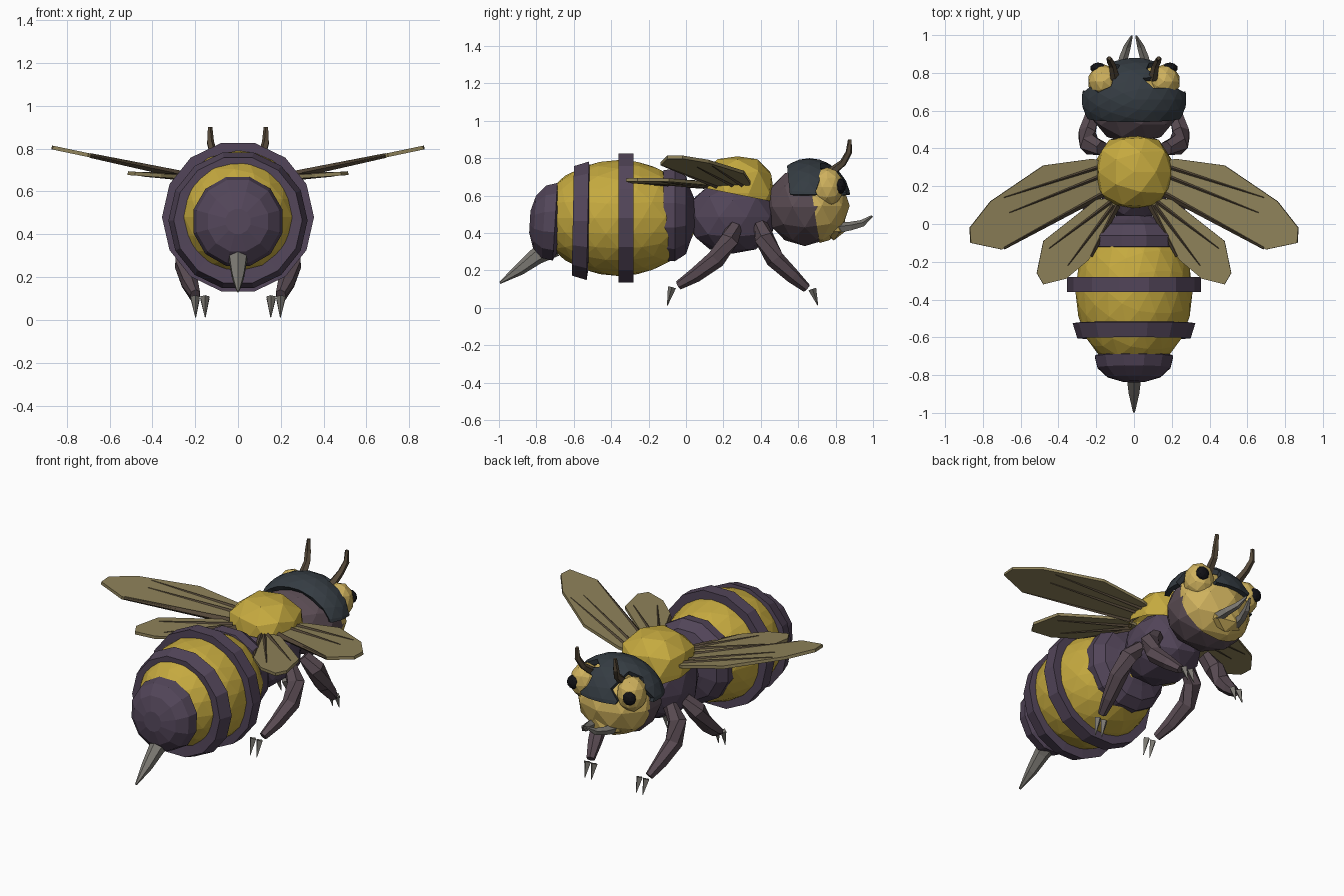
import bpy, bmesh
from math import sin, cos, pi
from mathutils import Vector

if "Cube" in bpy.data.objects:
    bpy.data.objects.remove(bpy.data.objects["Cube"])


def material(name, r, g, b):
    m = bpy.data.materials.new(name)
    m.diffuse_color = (r, g, b, 1)
    m.use_nodes = True
    m.node_tree.nodes["Principled BSDF"].inputs["Base Color"].default_value = m.diffuse_color
    return m


YELLOW = material("yellow", 0.56, 0.40, 0.05)
FACE = material("face_yellow", 0.62, 0.44, 0.11)
PURPLE = material("purple", 0.085, 0.06, 0.10)
BROWN = material("leg_brown", 0.10, 0.07, 0.085)
BLUE = material("blue_black", 0.035, 0.045, 0.055)
BLACK = material("black", 0.006, 0.006, 0.008)
WING = material("wing", 0.27, 0.22, 0.10)
VEIN = material("vein", 0.09, 0.065, 0.04)
HORN = material("horn", 0.20, 0.19, 0.17)


def finish(bm, name, mat, mirror=False, thick=0, offset=-1):
    bmesh.ops.recalc_face_normals(bm, faces=bm.faces)
    me = bpy.data.meshes.new(name)
    bm.to_mesh(me)
    bm.free()
    me.materials.append(mat)
    ob = bpy.data.objects.new(name, me)
    bpy.context.collection.objects.link(ob)
    if thick:
        s = ob.modifiers.new("thickness", 'SOLIDIFY')
        s.thickness, s.offset = thick, offset
    if mirror:
        ob.modifiers.new("mirror", 'MIRROR')
    return ob


def ball(name, c, r, mat, sub=2, power=2, cuts=(), drop=None, **kw):
    """Faceted (super)ellipsoid; cuts keep the side the normal points to."""
    bm = bmesh.new()
    bmesh.ops.create_icosphere(bm, subdivisions=sub, radius=1)
    for v in bm.verts:
        n = sum(abs(a) ** power for a in v.co) ** (1 / power)
        v.co = Vector([c[i] + r[i] * v.co[i] / n for i in range(3)])
    for co, no in cuts:
        bmesh.ops.bisect_plane(bm, geom=bm.verts[:] + bm.edges[:] + bm.faces[:],
                               plane_co=co, plane_no=no, clear_inner=True)
    if drop:
        gone = [f for f in bm.faces if drop(f.calc_center_median())]
        bmesh.ops.delete(bm, geom=gone, context='FACES')
    return finish(bm, name, mat, **kw)


def loft(bm, rings, cap=True):
    for a, b in zip(rings, rings[1:]):
        for i in range(len(a)):
            j = (i + 1) % len(a)
            bm.faces.new((a[i], a[j], b[j], b[i]))
    if cap:
        bm.faces.new(rings[0])
        bm.faces.new(rings[-1])


def lathe(name, profile, cz, mat, sides=14, tilt=0, closed=False):
    """Turn a (y, radius) profile about the body axis."""
    bm = bmesh.new()
    rings = []
    for y, r in profile:
        ring = []
        for i in range(sides):
            a = 2 * pi * (i + 0.5) / sides
            ring.append(bm.verts.new((r * sin(a), y + tilt * r * cos(a), cz + r * cos(a))))
        rings.append(ring)
    if closed:
        rings.append(rings[0])
    loft(bm, rings, not closed)
    return finish(bm, name, mat)


def tube(name, pts, radii, mat, sides=6, mirror=True):
    """Tapered limb through the points."""
    bm = bmesh.new()
    p = [Vector(q) for q in pts]
    rings = []
    for i, q in enumerate(p):
        d = p[min(i + 1, len(p) - 1)] - p[max(i - 1, 0)]
        rot = d.to_track_quat('Z', 'X')
        rings.append([bm.verts.new(q + rot @ Vector((cos(2 * pi * k / sides), sin(2 * pi * k / sides), 0)) * radii[i])
                      for k in range(sides)])
    loft(bm, rings)
    return finish(bm, name, mat, mirror)


# Abdomen with bands, waist collar and tail cap
ball("abdomen", (0, -0.36, 0.48), (0.31, 0.42, 0.31), YELLOW, sub=3)
lathe("abdomen_band_wide", [(-0.36, 0.28), (-0.36, 0.355), (-0.28, 0.355), (-0.28, 0.28)], 0.48, PURPLE, closed=True)
lathe("abdomen_band_rear", [(-0.60, 0.22), (-0.605, 0.30), (-0.525, 0.325), (-0.515, 0.25)], 0.465, PURPLE,
      tilt=0.02, closed=True)
lathe("waist_collar", [(-0.13, 0.2), (-0.12, 0.25), (-0.06, 0.255), (0.0, 0.215), (0.025, 0.14), (0.05, 0.08)],
      0.495, PURPLE, sides=12)
lathe("tail_cap", [(-0.68, 0.17), (-0.70, 0.215), (-0.76, 0.2), (-0.81, 0.145), (-0.835, 0.06)], 0.46, PURPLE,
      sides=12, tilt=0.06)
tube("stinger", [(0, -0.71, 0.33), (0, -0.80, 0.275), (0, -0.89, 0.205), (0, -0.995, 0.133)],
     [0.06, 0.045, 0.032, 0.006], HORN, mirror=False)

# Thorax
ball("thorax", (0, 0.25, 0.485), (0.20, 0.235, 0.195), PURPLE, power=2.3)
ball("thorax_plate", (0, 0.275, 0.615), (0.205, 0.195, 0.195), YELLOW, power=2.7,
     cuts=[((0, 0.45, 0.57), (0, 0.2, 1))])

# Head, cap, face
ball("head", (0, 0.635, 0.54), (0.245, 0.215, 0.21), BROWN)
ball("head_cap", (0, 0.66, 0.56), (0.285, 0.225, 0.24), BLUE, sub=3,
     cuts=[((0, 0.66, 0.605), (0, 0, 1)), ((0, 0.55, 0.66), (0, 1, 0.1))],
     drop=lambda p: abs(p.x) > 0.09 and p.y > 0.71 and p.z < 0.79, thick=0.03)
ball("face", (0, 0.66, 0.545), (0.245, 0.215, 0.215), FACE,
     cuts=[((0, 0.69, 0.5), (0, 1, 0.15))])
ball("muzzle", (0, 0.79, 0.445), (0.12, 0.07, 0.085), FACE, sub=1)
ball("eye_socket", (0.16, 0.755, 0.645), (0.085, 0.09, 0.105), FACE, mirror=True)
ball("eye", (0.19, 0.825, 0.65), (0.042, 0.03, 0.042), BLACK, mirror=True)
tube("antenna", [(0.10, 0.77, 0.72), (0.115, 0.84, 0.775), (0.13, 0.87, 0.83), (0.13, 0.877, 0.9)],
     [0.026, 0.02, 0.018, 0.011], VEIN, sides=5)
tube("mandible", [(0.065, 0.81, 0.425), (0.055, 0.88, 0.435), (0.035, 0.94, 0.45), (0.012, 0.995, 0.49)],
     [0.03, 0.025, 0.02, 0.006], HORN, sides=5)

# Legs with paired claws
legs = {"front": [(0.17, 0.40, 0.44), (0.235, 0.42, 0.37), (0.25, 0.475, 0.26), (0.225, 0.57, 0.17), (0.20, 0.645, 0.105)],
        "hind": [(0.17, 0.26, 0.43), (0.235, 0.23, 0.36), (0.25, 0.16, 0.26), (0.225, 0.05, 0.175), (0.20, -0.04, 0.12)]}
claws = {"front": (0.675, 0.10, 0.705), "hind": (-0.075, 0.11, -0.10)}
for key, path in legs.items():
    tube(key + "_leg", path, [0.04, 0.055, 0.05, 0.04, 0.025], BROWN)
    y0, z0, y1 = claws[key]
    for n, x in enumerate((0.155, 0.20)):
        tube(f"{key}_claw_{n + 1}", [(x, y0, z0), (x - 0.002, y1, 0.012)], [0.022, 0.002], HORN, sides=4)


# Wings: outline plate plus tapered veins
def wing(name, outline, veins, height):
    bm = bmesh.new()
    bm.faces.new([bm.verts.new((x, y, height(x))) for x, y in outline])
    finish(bm, name, WING, mirror=True, thick=0.018, offset=0)
    for n, (a, b) in enumerate(veins):
        tube(f"{name}_vein_{n + 1}", [(*a, height(a[0])), (*b, height(b[0]))], [0.02, 0.011], VEIN, sides=4)


wing("forewing",
     [(0.15, 0.33), (0.22, 0.345), (0.48, 0.31), (0.76, 0.12), (0.87, -0.02), (0.865, -0.10), (0.70, -0.135), (0.15, 0.16)],
     [((0.16, 0.31), (0.69, 0.14)), ((0.16, 0.26), (0.66, 0.06)), ((0.15, 0.17), (0.69, -0.125))],
     lambda x: 0.665 + 0.21 * (x - 0.2))
wing("hindwing",
     [(0.10, 0.14), (0.20, 0.13), (0.48, -0.09), (0.515, -0.26), (0.48, -0.32), (0.36, -0.29), (0.24, -0.19), (0.09, 0.08)],
     [((0.12, 0.12), (0.45, -0.13)), ((0.11, 0.10), (0.35, -0.22)), ((0.09, 0.10), (0.23, -0.17))],
     lambda x: 0.66 + 0.07 * (x - 0.15))
